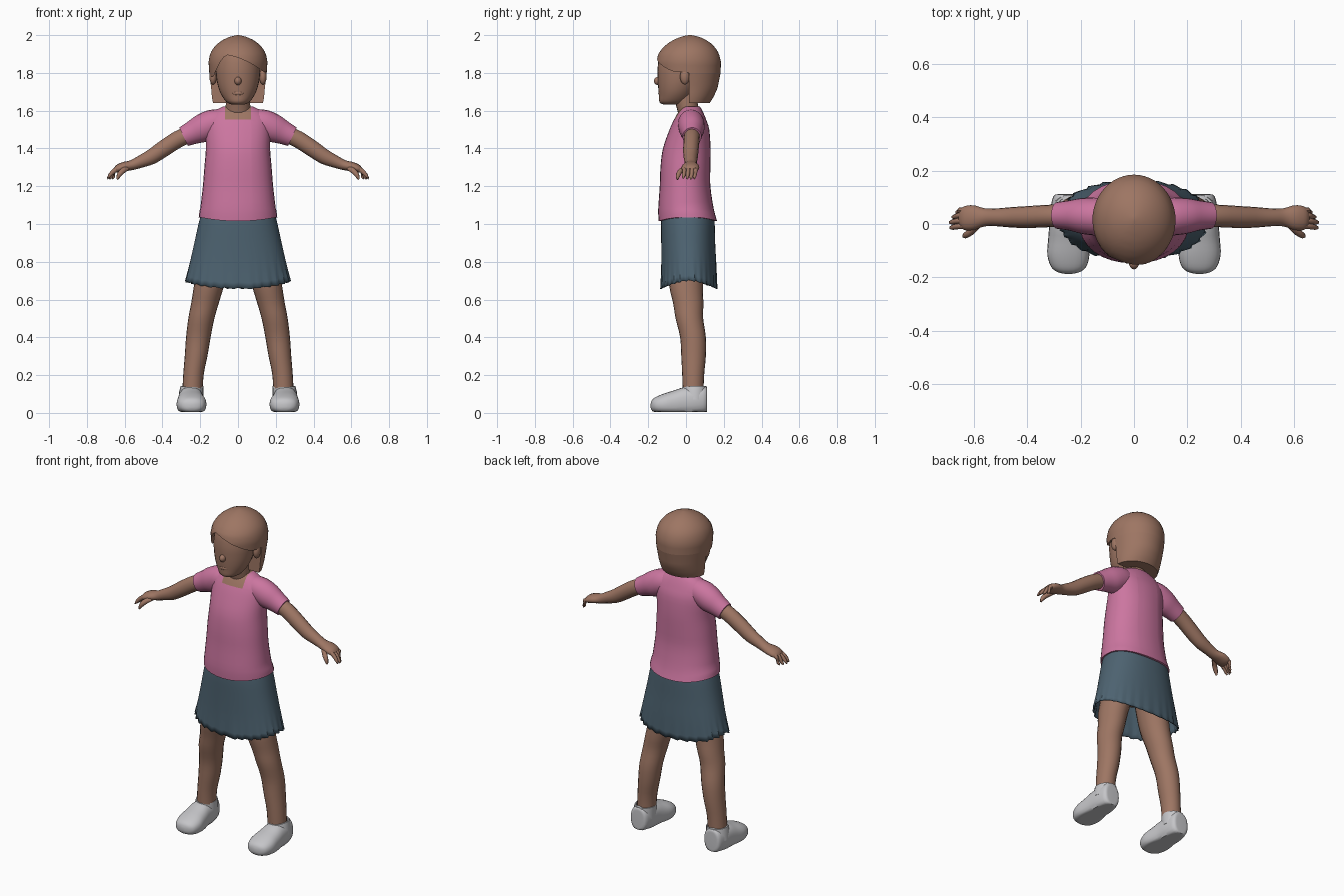
import bpy, bmesh, math
from mathutils import Vector

X, Y, Z = Vector((1, 0, 0)), Vector((0, 1, 0)), Vector((0, 0, 1))


def material(name, rgb):
    m = bpy.data.materials.new(name)
    m.diffuse_color = (*rgb, 1)
    return m


SKIN = material("brown_skin_and_hair", (0.34, 0.18, 0.125))
PINK = material("pink_cloth", (0.60, 0.18, 0.35))
BLUE = material("slate_blue_cloth", (0.075, 0.125, 0.165))
GREY = material("light_grey_shoe", (0.56, 0.56, 0.58))


def finish(name, bm, mats, angle=50):
    bmesh.ops.recalc_face_normals(bm, faces=bm.faces)
    me = bpy.data.meshes.new(name)
    bm.to_mesh(me)
    bm.free()
    for m in mats:
        me.materials.append(m)
    ob = bpy.data.objects.new(name, me)
    bpy.context.collection.objects.link(ob)
    bpy.ops.object.select_all(action='DESELECT')
    ob.select_set(True)
    bpy.context.view_layer.objects.active = ob
    bpy.ops.object.shade_smooth_by_angle(angle=math.radians(angle))
    return ob


def smooth_rows(rows, steps):
    """Catmull-Rom sampling through the given rows of numbers."""
    out = []
    for i in range(len(rows) - 1):
        p = [rows[max(0, min(len(rows) - 1, i + k))] for k in (-1, 0, 1, 2)]
        for s in range(steps):
            t = s / steps
            out.append([0.5 * (2 * b + (c - a) * t + (2 * a - 5 * b + 4 * c - d) * t * t
                               + (3 * b - a - 3 * c + d) * t ** 3) for a, b, c, d in zip(*p)])
    return out + [list(rows[-1])]


def skin_grid(bm, grid, caps=True):
    """Join rows of points into a tube."""
    vs = [[bm.verts.new(p) for p in row] for row in grid]
    n = len(vs[0])
    for a, b in zip(vs, vs[1:]):
        for j in range(n):
            k = (j + 1) % n
            bm.faces.new((a[j], a[k], b[k], b[j]))
    if caps:
        bm.faces.new(vs[0])
        bm.faces.new(vs[-1])


def loft(rings, u=X, v=Y, n=20, steps=3, power=1.0, side=1, caps=True, warp=None, bm=None):
    """Rings are (x, y, z, radius along u, radius along v)."""
    bm = bm or bmesh.new()
    grid = []
    for x, y, z, ru, rv in smooth_rows(rings, steps):
        row = []
        for j in range(n):
            a = 2 * math.pi * j / n
            c, s = math.cos(a), math.sin(a)
            c, s = math.copysign(abs(c) ** power, c), math.copysign(abs(s) ** power, s)
            p = Vector((x, y, z)) + u * (ru * c) + v * (rv * s)
            p = warp(p, a) if warp else p
            row.append((p.x * side, p.y, p.z))
        grid.append(row)
    skin_grid(bm, grid, caps)
    return bm


def ellipsoid(name, loc, size, mat):
    bm = bmesh.new()
    bmesh.ops.create_uvsphere(bm, u_segments=14, v_segments=8, radius=1)
    for v in bm.verts:
        v.co = Vector([c * s + l for c, s, l in zip(v.co, size, loc)])
    return finish(name, bm, [mat])


# Shirt body, with a square neckline cut into the front
def hem(p, a):
    if p.z < 1.06:
        p.z += 0.02 * min(1, abs(p.x) / 0.2) ** 2
    return p


bm = loft([(0, .01, 1.015, .208, .155), (0, .0, 1.08, .200, .147), (0, -.005, 1.2, .186, .134),
           (0, -.003, 1.3, .178, .132), (0, .004, 1.4, .170, .126), (0, .018, 1.5, .172, .105),
           (0, .022, 1.555, .165, .084), (0, .025, 1.595, .130, .064),
           (0, .028, 1.622, .080, .046)], n=32, power=.92, warp=hem)
for co, no in (((.07, 0, 0), X), ((-.07, 0, 0), X), ((0, 0, 1.553), Z)):
    bmesh.ops.bisect_plane(bm, geom=bm.verts[:] + bm.edges[:] + bm.faces[:],
                           plane_co=co, plane_no=no)
for f in bm.faces:
    c = f.calc_center_median()
    f.material_index = int(c.z > 1.553 and abs(c.x) < .07 and (c.y < .02 or c.z > 1.62))
finish("shirt_body", bm, [PINK, SKIN])

# Neck
finish("neck", loft([(0, .03, 1.54, .075, .06), (0, .01, 1.61, .066, .058),
                     (0, .0, 1.66, .064, .06), (0, 0, 1.72, .06, .06)]), [SKIN])

# Face and skull: jaw, cheeks, brow
finish("face", loft([(0, -.075, 1.633, .035, .045), (0, -.068, 1.645, .06, .072),
                     (0, -.055, 1.68, .086, .088), (0, -.045, 1.72, .103, .102),
                     (0, -.035, 1.77, .114, .115), (0, -.03, 1.83, .117, .12),
                     (0, -.02, 1.9, .105, .115), (0, 0, 1.95, .07, .08)], n=28), [SKIN])
ellipsoid("nose", (0, -.146, 1.757), (.019, .024, .022), SKIN)
ellipsoid("lips", (0, -.136, 1.692), (.03, .011, .012), SKIN)

# Hair: bobbed cap; below the fringe line the front is pushed back behind the face
HAIR = [(1.64, .132, -.10, .125), (1.67, .138, -.12, .145), (1.72, .142, -.14, .167),
        (1.80, .152, -.153, .183), (1.86, .156, -.157, .185), (1.90, .148, -.147, .175),
        (1.93, .132, -.125, .158), (1.955, .108, -.098, .134), (1.975, .080, -.066, .106),
        (1.99, .047, -.03, .073), (1.998, .018, .0, .04), (2.0, .004, .015, .025)]


def hair_at(z):
    for a, b in zip(HAIR, HAIR[1:]):
        if z <= b[0]:
            t = (z - a[0]) / (b[0] - a[0])
            return [p + (q - p) * t for p, q in zip(a, b)][1:]
    return HAIR[-1][1:]


def fringe(x):
    if x < -.065:
        return 1.895 - 0.115 * min(1, (-.065 - x) / .065) ** 1.2
    return 1.895 - 0.09 * min(1, (x + .065) / .2) ** 1.6


N, LOW, HIGH = 48, 8, 16
grid = []
for r in range(LOW + HIGH + 2):
    row = []
    for j in range(N):
        a = 2 * math.pi * j / N
        line = fringe(.15 * math.cos(a)) if math.sin(a) < 0 else 1.80
        if r <= LOW:
            z = 1.64 + (line - 1.64) * r / LOW
        else:
            z = line + (2 - line) * math.sin((r - LOW - 1) / HIGH * math.pi / 2)
        rx, yf, yb = hair_at(z)
        x, y = rx * math.cos(a), (yf + yb) / 2 + (yb - yf) / 2 * math.sin(a)
        if r <= LOW:
            y = max(y, .015)
        row.append((x, y, z))
    grid.append(row)
bm = bmesh.new()
skin_grid(bm, grid)
finish("hair", bm, [SKIN])


# Skirt: flared, pleated toward a dipping hem
def pleat(p, a):
    f = max(0, (1.06 - p.z) / .36)
    saw = (a * 14 / math.pi) % 1 - .5
    k = 1 + .05 * saw * f ** 5
    p.x *= k
    p.y = .015 + (p.y - .015) * k
    p.z -= f ** 2 * (.042 * abs(math.sin(a)) ** 1.5 + .008 * saw)
    return p


bm = loft([(0, .01, 1.06, .192, .138), (0, .01, 1.0, .209, .142), (0, .012, .9, .231, .143),
           (0, .015, .8, .254, .146), (0, .015, .70, .278, .150)],
          n=112, steps=3, power=.9, caps=False, warp=pleat)
skirt = finish("skirt", bm, [BLUE], 35)
mod = skirt.modifiers.new("thickness", 'SOLIDIFY')
mod.thickness = .006

# Pelvis under the skirt
finish("hips", loft([(0, .01, .80, .06, .06), (0, .01, .84, .15, .09), (0, .01, .92, .185, .12),
                     (0, .01, 1.01, .19, .13)]), [SKIN])

ARM_U = Vector((.42, 0, .907))
for s, tag in ((1, "left"), (-1, "right")):
    # Sleeve
    finish(tag + "_sleeve", loft([(.07, .025, 1.545, .07, .06), (.13, .027, 1.533, .075, .07),
                                  (.19, .03, 1.506, .075, .068), (.24, .032, 1.484, .063, .057),
                                  (.288, .032, 1.462, .054, .050)], ARM_U, Y, side=s), [PINK])
    # Arm and palm
    finish(tag + "_arm", loft([(.25, .032, 1.478, .044, .042), (.32, .03, 1.447, .045, .042),
                               (.40, .026, 1.395, .044, .041), (.46, .025, 1.355, .040, .038),
                               (.52, .025, 1.328, .032, .033), (.56, .025, 1.312, .027, .034),
                               (.60, .024, 1.304, .026, .046), (.635, .022, 1.292, .022, .045),
                               (.652, .022, 1.284, .012, .032)], ARM_U, Y, n=16, side=s), [SKIN])
    # Fingers, joined as one hand part, and the thumb
    bm = bmesh.new()
    for y, x, z in ((-.008, .690, 1.243), (.012, .692, 1.240), (.032, .682, 1.238), (.050, .668, 1.240)):
        loft([(.62, y, 1.300, .013, .011), (.655, y, 1.282, .013, .011),
              (x - .012, y - .004, z + .016, .011, .010), (x, y - .006, z, .004, .005)],
             ARM_U, Y, n=8, steps=2, side=s, bm=bm)
    loft([(.585, -.002, 1.300, .016, .016), (.612, -.030, 1.280, .015, .015),
          (.632, -.042, 1.256, .012, .012), (.640, -.045, 1.236, .005, .005)],
         Vector((.75, 0, .66)), Y, n=8, steps=2, side=s, bm=bm)
    finish(tag + "_fingers", bm, [SKIN])
    # Leg
    finish(tag + "_leg", loft([(.10, .01, .93, .085, .10), (.125, .005, .80, .085, .098),
                               (.152, .0, .68, .080, .090), (.175, .012, .58, .073, .080),
                               (.194, .018, .50, .069, .073), (.21, .037, .40, .065, .068),
                               (.222, .040, .30, .060, .065), (.236, .038, .20, .054, .058),
                               (.242, .038, .09, .054, .054)], side=s), [SKIN])

    # Shoe: lofted heel to toe, flat underneath
    def sole(p, a):
        p.z = max(p.z, .006)
        return p

    finish(tag + "_shoe", loft([(.25, .112, .07, .030, .050), (.25, .104, .070, .052, .072),
                                (.25, .05, .064, .064, .076), (.25, -.01, .060, .068, .076),
                                (.248, -.06, .050, .074, .070), (.246, -.115, .045, .079, .058),
                                (.245, -.16, .042, .066, .042), (.245, -.180, .040, .042, .028),
                                (.245, -.187, .038, .012, .010)],
                               X, Z, n=24, power=.85, side=s, warp=sole), [GREY])
    # Shoe collar around the ankle
    finish(tag + "_shoe_collar", loft([(.25, .045, .07, .066, .066), (.247, .045, .115, .064, .066),
                                       (.244, .045, .142, .060, .064), (.243, .045, .142, .054, .056),
                                       (.243, .045, .125, .050, .050)], steps=1, side=s,
                                      warp=lambda p, a: p + Z * (.12 * min(0, p.y - .03))), [GREY])
    # Ear
    ellipsoid(tag + "_ear", (s * .132, -.006, 1.78), (.020, .026, .042), SKIN)
